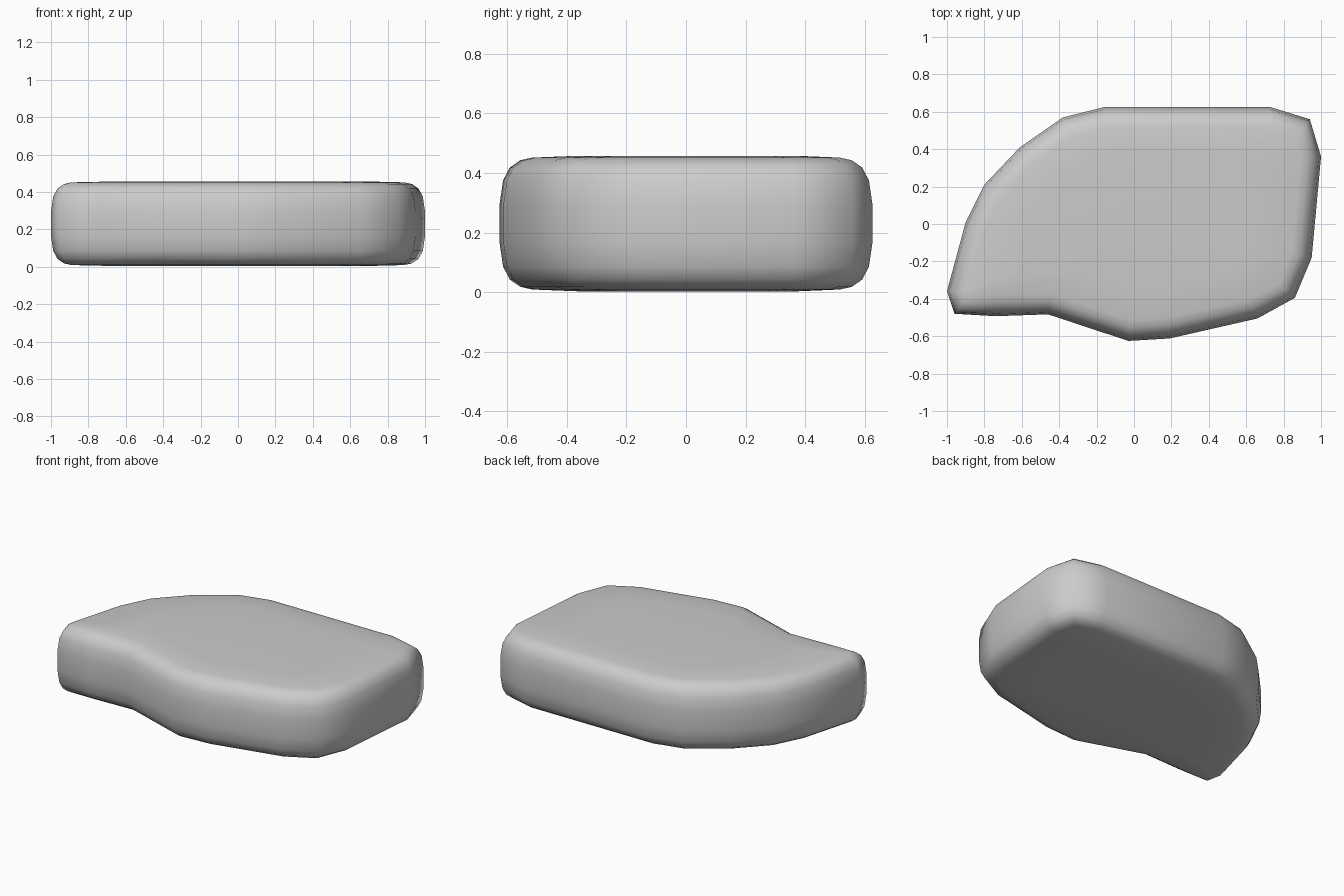
import bpy, bmesh
from mathutils import Vector

if "Cube" in bpy.data.objects:
    bpy.data.objects.remove(bpy.data.objects["Cube"])

# Plan outline of the slab, counter-clockwise seen from above
OUTLINE = [Vector(p) for p in [
    (-1, -.36), (-.96, -.48), (-.74, -.493), (-.46, -.483), (-.03, -.625),
    (.19, -.612), (.66, -.505), (.86, -.395), (.95, -.18), (1, .36),
    (.94, .56), (.73, .625), (-.16, .625), (-.38, .57), (-.61, .41),
    (-.80, .21), (-.90, .01)]]
# Edge profile, bottom half: (inset, height, scale toward the middle)
PROFILE = [(.11, .003, .72), (.11, .009, 1), (.07, .018, 1), (.035, .042, 1),
           (.012, .085, 1), (.0, .165, 1)]
HEIGHT = .46
MIDDLE = Vector((.05, .02))


def inset(points, d):
    """Move every point inward along its corner normal."""
    out = []
    for i, p in enumerate(points):
        a = (p - points[i - 1]).normalized()
        b = (points[(i + 1) % len(points)] - p).normalized()
        t = (a + b).normalized()
        out.append(p + Vector((-t.y, t.x)) * d)
    return out


# Stack the rings, mirrored about mid height
bm = bmesh.new()
levels = PROFILE + [(d, HEIGHT - z, s) for d, z, s in reversed(PROFILE)]
rings = []
for d, z, s in levels:
    pts = [MIDDLE + (p - MIDDLE) * s for p in inset(OUTLINE, d)]
    rings.append([bm.verts.new((p.x, p.y, z)) for p in pts])
n = len(OUTLINE)
for lo, hi in zip(rings, rings[1:]):
    for i in range(n):
        j = (i + 1) % n
        bm.faces.new((lo[i], lo[j], hi[j], hi[i]))
bm.faces.new(list(reversed(rings[0])))
bm.faces.new(rings[-1])
for f in bm.faces:
    f.smooth = True
bmesh.ops.recalc_face_normals(bm, faces=bm.faces)

# Rounded stone slab
mesh = bpy.data.meshes.new("stone_slab")
bm.to_mesh(mesh)
bm.free()
bpy.context.collection.objects.link(bpy.data.objects.new("stone_slab", mesh))
